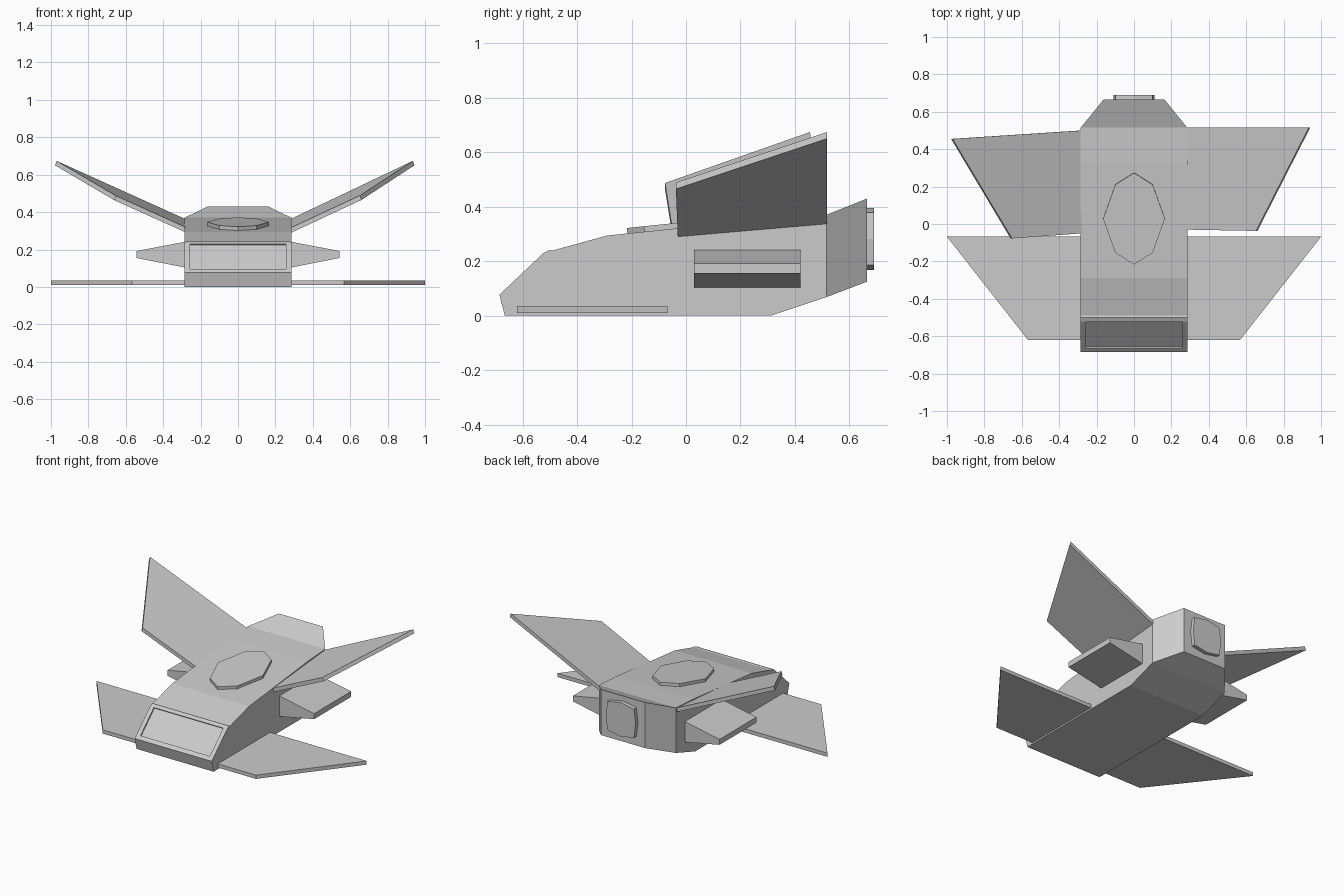
import bpy, bmesh
from mathutils import Vector

if "Cube" in bpy.data.objects:
    bpy.data.objects.remove(bpy.data.objects["Cube"])


def finish(bm, name, mirror=False):
    bmesh.ops.recalc_face_normals(bm, faces=bm.faces)
    me = bpy.data.meshes.new(name)
    bm.to_mesh(me)
    bm.free()
    ob = bpy.data.objects.new(name, me)
    bpy.context.collection.objects.link(ob)
    if mirror:
        mod = ob.modifiers.new("Mirror", 'MIRROR')
        mod.use_mirror_merge = False
    return ob


def loft_bm(a, b):
    """Solid between two matching outlines."""
    bm = bmesh.new()
    va = [bm.verts.new(p) for p in a]
    vb = [bm.verts.new(p) for p in b]
    bm.faces.new(va)
    bm.faces.new(vb[::-1])
    n = len(a)
    for i in range(n):
        bm.faces.new((va[i], vb[i], vb[(i + 1) % n], va[(i + 1) % n]))
    bmesh.ops.recalc_face_normals(bm, faces=bm.faces)
    return bm


def slab(name, pts, offset, mirror=False):
    off = Vector(offset)
    return finish(loft_bm(pts, [Vector(p) + off for p in pts]), name, mirror)


def rect_xz(w, y, z0, z1):
    return [(-w, y, z0), (w, y, z0), (w, y, z1), (-w, y, z1)]


def octagon(rx, ry, cx, cy):
    """Eight-sided outline: points on the axes plus diagonal corners."""
    return [(rx, 0), (cx, cy), (0, ry), (-cx, cy),
            (-rx, 0), (-cx, -cy), (0, -ry), (cx, -cy)]


# Hull: side profile pushed across the width
W = 0.285
profile = [(-0.665, 0), (0.31, 0), (0.515, 0.068), (0.515, 0.37), (0.33, 0.358),
           (-0.29, 0.294), (-0.49, 0.239), (-0.50, 0.242), (-0.522, 0.231),
           (-0.685, 0.077)]
bm = loft_bm([(-W, y, z) for y, z in profile], [(W, y, z) for y, z in profile])

# Recessed windscreen on the sloping nose
bm.normal_update()
screen = min((f for f in bm.faces if abs(f.normal.x) < 0.1),
             key=lambda f: (f.calc_center_median() - Vector((0, -0.604, 0.154))).length)
bmesh.ops.inset_region(bm, faces=[screen], thickness=0.04)
mid = screen.calc_center_median().z
for v in screen.verts:
    if v.co.z > mid:
        v.co += Vector((0, 0.163, 0.154)).normalized() * 0.027
bmesh.ops.inset_region(bm, faces=[screen], thickness=0.0005, depth=-0.009)
finish(bm, "hull")

# Tapered tail
finish(loft_bm(rect_xz(W, 0.515, 0.068, 0.37), rect_xz(0.163, 0.665, 0.125, 0.43)), "tail")

# Engine plate on the tail
slab("engine_plate", [(x, 0.66, 0.282 + z) for x, z in octagon(0.11, 0.114, 0.098, 0.096)],
     (0, 0.03, 0))

# Roof hatch, tilted with the roof
slab("roof_hatch", [(x, 0.03 + y, 0.322 + 0.103 * y)
                    for x, y in octagon(0.165, 0.245, 0.1, 0.182)], (-0.0, -0.002, 0.025))

# Flat lower front wings
slab("lower_wing", [(0.28, -0.068, 0.01), (1.0, -0.068, 0.01),
                    (0.567, -0.62, 0.01), (0.28, -0.62, 0.01)], (0, 0, 0.025), True)

# Side pods, tapering outward
pod = [[(x, y, z) for y, z in ((0.03, lo), (0.42, lo), (0.42, hi), (0.03, hi))]
       for x, lo, hi in ((0.28, 0.103, 0.242), (0.543, 0.155, 0.192))]
finish(loft_bm(*pod), "side_pod", True)

# Raised rear wings, the left one slightly swung forward
slab("upper_wing_right", [(0.285, -0.03, 0.29), (0.66, -0.037, 0.465),
                          (0.943, 0.517, 0.65), (0.285, 0.517, 0.337)], (-0.008, 0, 0.024))
slab("upper_wing_left", [(-0.285, -0.05, 0.294), (-0.66, -0.077, 0.463),
                         (-0.978, 0.455, 0.65), (-0.285, 0.50, 0.337)], (0.008, 0, 0.024))
